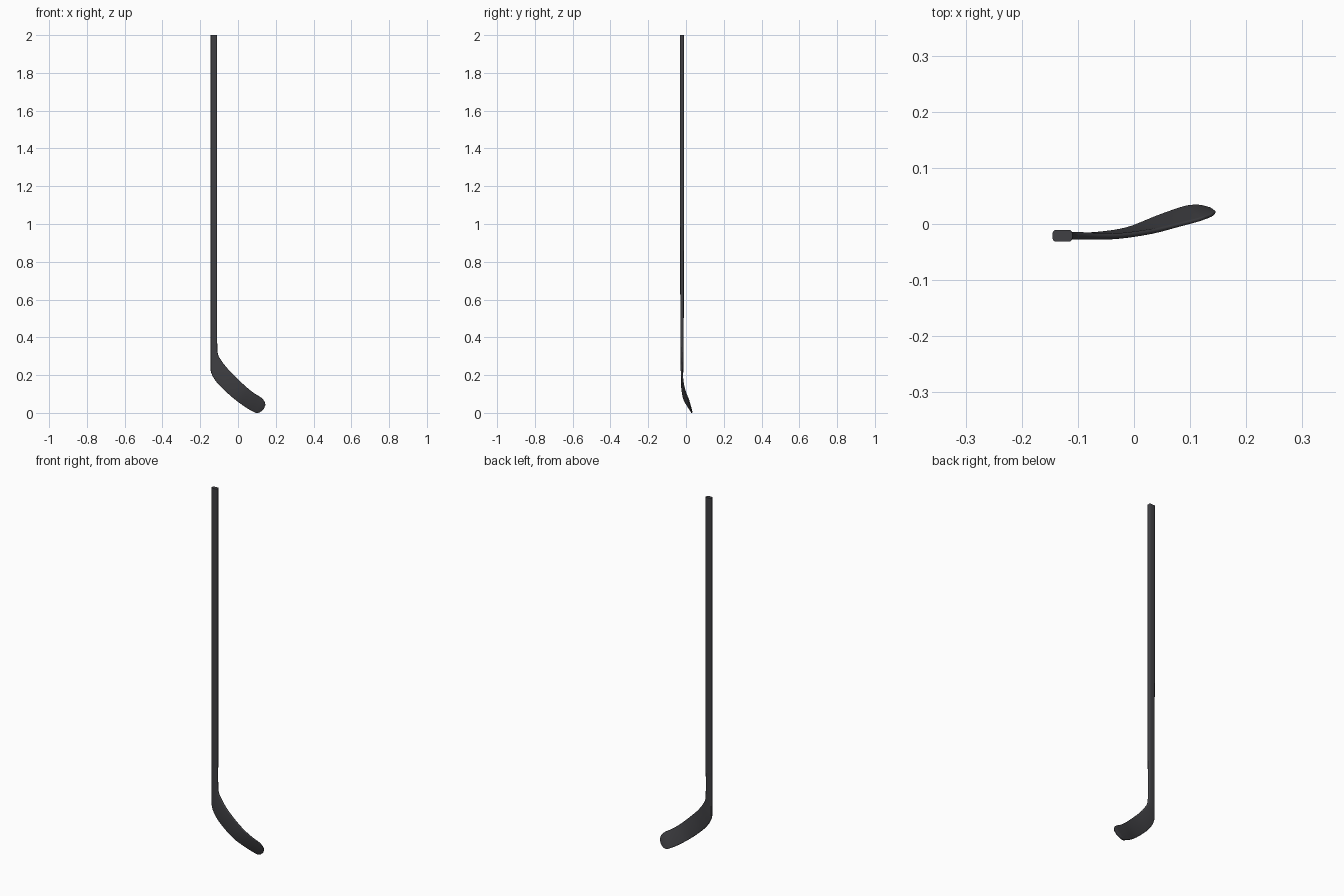
import bpy, bmesh, math
from mathutils import Vector

if "Cube" in bpy.data.objects:
    bpy.data.objects.remove(bpy.data.objects["Cube"])

mat = bpy.data.materials.new("dark_composite")
mat.diffuse_color = (0.05, 0.05, 0.056, 1)
mat.use_nodes = True
mat.node_tree.nodes["Principled BSDF"].inputs["Base Color"].default_value = mat.diffuse_color


def spline(keys, t):
    """Catmull-Rom through tuples of numbers."""
    i = min(int(t), len(keys) - 2)
    f = t - i
    p1, p2 = keys[i], keys[i + 1]
    p0, p3 = keys[max(i - 1, 0)], keys[min(i + 2, len(keys) - 1)]
    return [0.5 * (2 * b + (c - a) * f + (2 * a - 5 * b + 4 * c - d) * f * f
                   + (3 * b - a - 3 * c + d) * f ** 3)
            for a, b, c, d in zip(p0, p1, p2, p3)]


def ring(low, up, normal, thick, radius, steps=5):
    """Rounded rectangle spanning low to up, with the given thickness."""
    mid, u = (low + up) / 2, (up - low).normalized()
    hw, ht = (up - low).length / 2, thick / 2
    r = min(radius, ht, hw)
    pts = []
    for q, (sx, sy) in enumerate(((1, 1), (-1, 1), (-1, -1), (1, -1))):
        for k in range(steps):
            a = math.pi / 2 * (q + k / (steps - 1))
            pts.append(mid + u * (sx * (hw - r) + r * math.cos(a))
                       + normal * (sy * (ht - r) + r * math.sin(a)))
    return pts


def loft(name, rings, cap_first, cap_last):
    bm = bmesh.new()
    loops = [[bm.verts.new(p) for p in r] for r in rings]
    n = len(loops[0])
    for a, b in zip(loops, loops[1:]):
        for i in range(n):
            j = (i + 1) % n
            bm.faces.new((a[i], a[j], b[j], b[i]))
    if cap_first:
        bm.faces.new(loops[0])
    if cap_last:
        bm.faces.new(loops[-1])
    bmesh.ops.remove_doubles(bm, verts=bm.verts, dist=1e-5)
    bmesh.ops.recalc_face_normals(bm, faces=bm.faces)
    me = bpy.data.meshes.new(name)
    bm.to_mesh(me)
    bm.free()
    me.materials.append(mat)
    ob = bpy.data.objects.new(name, me)
    bpy.context.collection.objects.link(ob)
    bpy.context.view_layer.objects.active = ob
    ob.select_set(True)
    bpy.ops.object.shade_smooth_by_angle(angle=math.radians(40))
    ob.select_set(False)


# Shaft: straight, slightly thinner towards the blade
shaft = [(2.0, 0.021), (1.0, 0.021), (0.47, 0.018)]
loft("shaft", [ring(Vector((-0.145, -0.021, z)), Vector((-0.11, -0.021, z)),
                    Vector((0, 1, 0)), t, 0.006) for z, t in shaft], True, False)

# Blade: lower edge xyz, upper edge xyz, thickness
blade = [
    (-0.145, -0.021, 0.47, -0.110, -0.021, 0.47, 0.018),
    (-0.145, -0.021, 0.36, -0.110, -0.021, 0.38, 0.016),
    (-0.145, -0.021, 0.26, -0.107, -0.021, 0.315, 0.014),
    (-0.142, -0.021, 0.213, -0.090, -0.021, 0.28, 0.013),
    (-0.115, -0.021, 0.165, -0.060, -0.022, 0.24, 0.012),
    (-0.070, -0.019, 0.118, -0.020, -0.021, 0.198, 0.010),
    (-0.015, -0.010, 0.070, 0.035, -0.013, 0.145, 0.009),
    (0.040, 0.012, 0.030, 0.080, -0.002, 0.108, 0.008),
    (0.078, 0.026, 0.008, 0.112, 0.006, 0.088, 0.007),
    (0.097, 0.031, 0.000, 0.127, 0.011, 0.077, 0.007),
    (0.117, 0.032, 0.004, 0.140, 0.016, 0.061, 0.006),
    (0.136, 0.028, 0.020, 0.1455, 0.021, 0.043, 0.004),
]
N = 5 * (len(blade) - 1)
samples = [spline(blade, i / 5) for i in range(N + 1)]
edges = [(Vector(s[:3]), Vector(s[3:6]), s[6]) for s in samples]
rings = []
for i, (low, up, t) in enumerate(edges):
    a, b = edges[max(i - 1, 0)], edges[min(i + 1, N)]
    travel = (b[0] + b[1]) - (a[0] + a[1])
    normal = travel.cross(up - low).normalized()
    if normal.y < 0:
        normal.negate()
    rings.append(ring(low, up, normal, t, 0.006))
loft("blade", rings, False, True)
